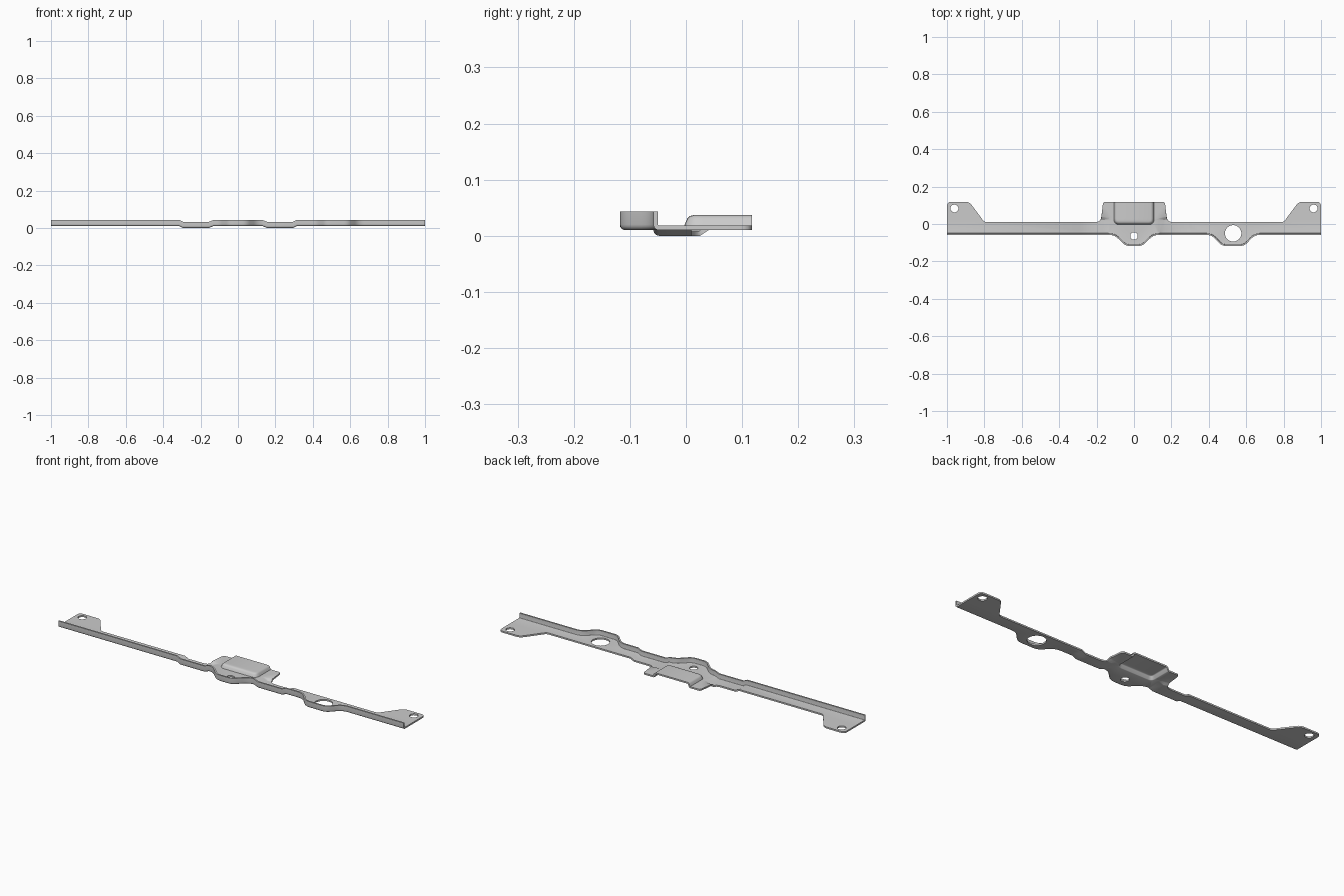
import bpy, bmesh, math
from mathutils import Vector

if "Cube" in bpy.data.objects:
    bpy.data.objects.remove(bpy.data.objects["Cube"])

BASE, THICK, EDGE, BEND, FLANGE = 0.01, 0.008, 0.118, 0.01, 0.033


def rounded(points, steps=5):
    """Open polyline from (x, y, fillet) corners."""
    out = []
    for i, (x, y, r) in enumerate(points):
        p = Vector((x, y))
        if r == 0:
            out.append(p)
            continue
        a = p + (Vector(points[i - 1][:2]) - p).normalized() * r
        b = p + (Vector(points[i + 1][:2]) - p).normalized() * r
        for k in range(steps + 1):
            t = k / steps
            out.append(a * (1 - t) ** 2 + p * 2 * t * (1 - t) + b * t * t)
    return out


def offset(path, d):
    """Shift a path to the left of its direction."""
    out = []
    for i, p in enumerate(path):
        t = Vector((0, 0))
        if i > 0:
            t += (p - path[i - 1]).normalized()
        if i < len(path) - 1:
            t += (path[i + 1] - p).normalized()
        t.normalize()
        out.append(p + Vector((-t.y, t.x)) * d)
    return out


bm = bmesh.new()
cache = {}


def vert(p, z):
    key = (round(p.x, 5), round(p.y, 5), round(z, 5))
    if key not in cache:
        cache[key] = bm.verts.new((p.x, p.y, z))
    return cache[key]


def loop_edges(path):
    vs = []
    for p in path:
        v = vert(p, 0)
        if v not in vs:
            vs.append(v)
    return [bm.edges.new((vs[i - 1], vs[i])) for i in range(len(vs))]


def loft(rows):
    for lo, hi in zip(rows, rows[1:]):
        for i in range(len(lo) - 1):
            bm.faces.new((lo[i], lo[i + 1], hi[i + 1], hi[i]))


# Front edge with its two bulges, left to right
front = rounded([(-1, -.058, 0), (-.105, -.058, .03), (-.045, -EDGE, .025),
                 (.045, -EDGE, .025), (.105, -.058, .03), (.415, -.058, .03),
                 (.47, -EDGE, .025), (.59, -EDGE, .025), (.645, -.058, .03),
                 (1, -.058, 0)])

# Rear edge: end ear and centre tab, mirrored
half = rounded([(1, -.058 + BEND, 0), (1, EDGE, .022), (.88, EDGE, .02),
                (.8, .01, .012), (.178, .01, .03), (.165, EDGE, .012),
                (.104, EDGE, 0)])
mirrored = [Vector((-p.x, p.y)) for p in reversed(half)]

# Raised pocket, open at the rear
pocket = rounded([(-.104, EDGE, 0), (-.104, 0, .026), (.104, 0, .026),
                  (.104, EDGE, 0)])

# Flat sheet with four holes
outline = offset(front, BEND) + half + pocket[::-1] + mirrored
edges = loop_edges(outline)
for cx, cy, r in [(0, -.064, .02), (.53, -.05, .044),
                  (-.96, .083, .021), (.96, .083, .021)]:
    edges += loop_edges([Vector((cx + r * math.cos(k * math.pi / 16),
                                 cy + r * math.sin(k * math.pi / 16)))
                         for k in range(32)])
bmesh.ops.triangle_fill(bm, use_beauty=True, use_dissolve=False, edges=edges,
                        normal=(0, 0, -1))

# Turned-up front flange with a bend radius
rows = []
for k in range(5):
    a = k * math.pi / 8
    rows.append([vert(p, BEND * (1 - math.cos(a)))
                 for p in offset(front, BEND * (1 - math.sin(a)))])
rows.append([vert(p, FLANGE) for p in front])
loft(rows)

# Pocket walls and roof
rows = [[vert(p, z) for p in offset(pocket, d)]
        for d, z in [(0, 0), (.003, .002), (.009, .016), (.011, .018), (.015, .019)]]
loft(rows)
bm.faces.new(rows[-1])

# Cut crease lines, then press down the two stepped sections
X = (.13, .155, .295, .315)
cuts = [((s * x, 0, 0), (1, 0, 0)) for x in X for s in (-1, 1)]
cuts += [((0, y, 0), (0, 1, 0)) for y in (.025, .032, .04)]
for co, no in cuts:
    bmesh.ops.bisect_plane(bm, geom=bm.verts[:] + bm.edges[:] + bm.faces[:],
                           dist=1e-5, plane_co=co, plane_no=no)


def clamp(t):
    return max(0, min(1, t))


for v in bm.verts:
    ax = abs(v.co.x)
    step = min(clamp((ax - X[0]) / (X[1] - X[0])), clamp((X[3] - ax) / (X[3] - X[2])))
    v.co.z += BASE - .01 * step * clamp((.04 - v.co.y) / .015)

bmesh.ops.remove_doubles(bm, verts=bm.verts[:], dist=1e-5)
bmesh.ops.recalc_face_normals(bm, faces=bm.faces[:])
if sum(f.normal.z * f.calc_area() for f in bm.faces) > 0:
    bmesh.ops.reverse_faces(bm, faces=bm.faces[:])

mesh = bpy.data.meshes.new("mounting_bracket")
bm.to_mesh(mesh)
bm.free()
bracket = bpy.data.objects.new("mounting_bracket", mesh)
bpy.context.collection.objects.link(bracket)
bpy.context.view_layer.objects.active = bracket
bracket.select_set(True)

# Sheet thickness
solid = bracket.modifiers.new("thickness", 'SOLIDIFY')
solid.thickness = THICK
solid.offset = -1
solid.use_even_offset = True
solid.use_quality_normals = True
bpy.ops.object.modifier_apply(modifier=solid.name)
bpy.ops.object.shade_smooth_by_angle(angle=math.radians(35))
